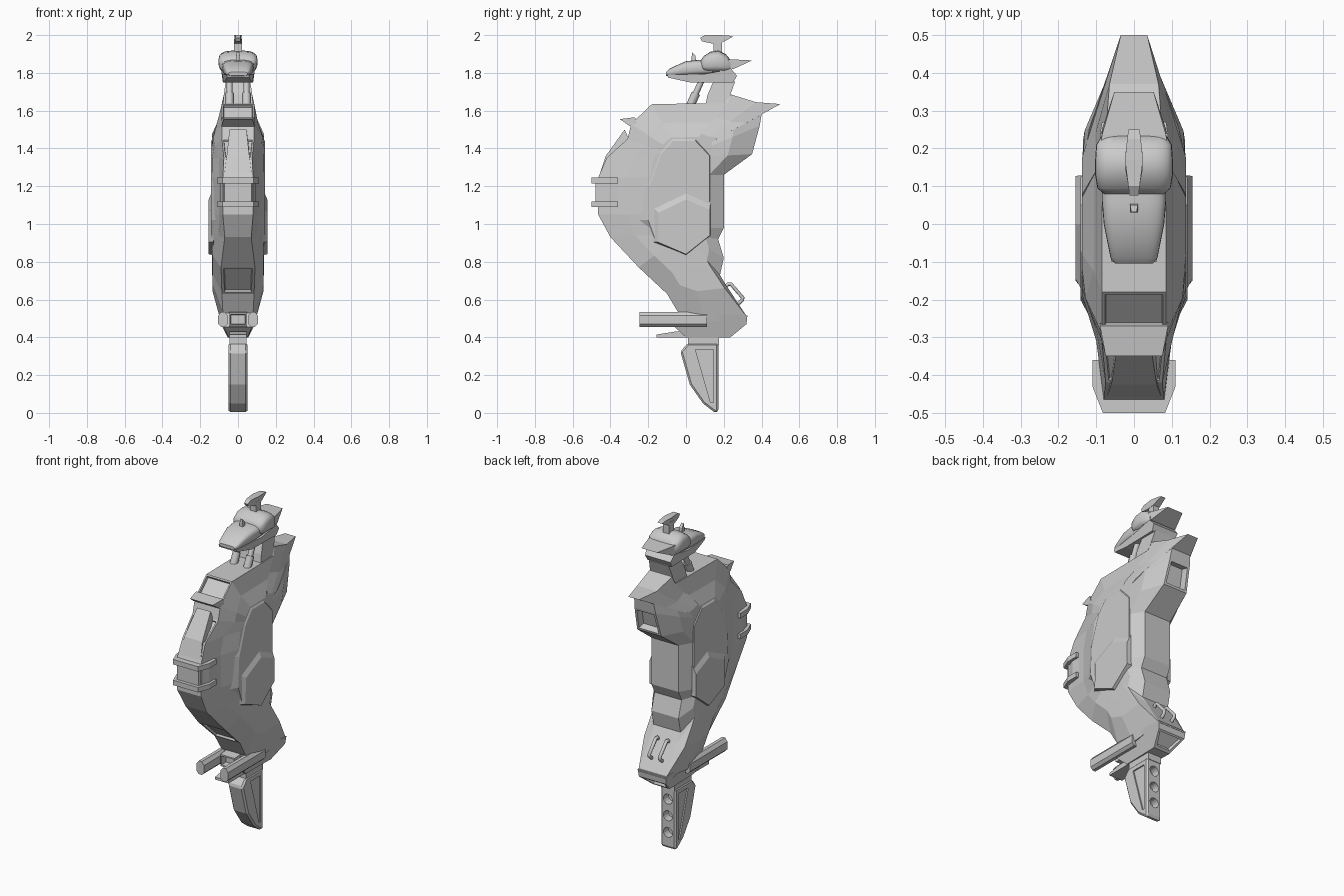
import bpy, bmesh, math
from mathutils import Vector

if "Cube" in bpy.data.objects:
    bpy.data.objects.remove(bpy.data.objects["Cube"])


def loft(name, rings, insets=(), smooth=False):
    """Bridge closed rings, cap both ends; insets = (ring, edge, thickness, depth)."""
    bm = bmesh.new()
    vs = [[bm.verts.new(p) for p in r] for r in rings]
    n = len(rings[0])
    side = {}
    for k in range(len(vs) - 1):
        for i in range(n):
            j = (i + 1) % n
            side[k, i] = bm.faces.new((vs[k][i], vs[k][j], vs[k + 1][j], vs[k + 1][i]))
    bm.faces.new(vs[0])
    bm.faces.new(vs[-1])
    bmesh.ops.recalc_face_normals(bm, faces=bm.faces[:])
    for k, i, t, d in insets:
        bmesh.ops.inset_individual(bm, faces=[side[k, i]], thickness=t, depth=0)
        bmesh.ops.inset_individual(bm, faces=[side[k, i]], thickness=t * 0.3, depth=d)
    me = bpy.data.meshes.new(name)
    bm.to_mesh(me)
    bm.free()
    ob = bpy.data.objects.new(name, me)
    bpy.context.collection.objects.link(ob)
    if smooth:
        bpy.ops.object.select_all(action='DESELECT')
        ob.select_set(True)
        bpy.context.view_layer.objects.active = ob
        bpy.ops.object.shade_smooth_by_angle(angle=math.radians(40))
    return ob


def slab(name, pts, insets=(), bevel=0):
    """Side profile of (y, z, half width), symmetric across x."""
    ob = loft(name, [[(s * w, y, z) for y, z, w in pts] for s in (-1, 1)],
              [(0, *i) for i in insets])
    if bevel:
        m = ob.modifiers.new("bevel", 'BEVEL')
        m.width, m.segments = bevel, 1
    return ob


def flat(pts, w):
    return [(y, z, w) for y, z in pts]


def plate(name, s, base, x0, top, x1):
    return loft(name, [[(s * x0, y, z) for y, z in base], [(s * x1, y, z) for y, z in top]])


def hull(name, secs, n=28, e=0.6):
    """Rounded sections along y: (y, z bottom, z top, half width)."""
    rings = []
    for y, z0, z1, w in secs:
        r = []
        for i in range(n):
            a = 2 * math.pi * i / n
            c, s = math.cos(a), math.sin(a)
            r.append((w * math.copysign(abs(c) ** e, c), y,
                      (z0 + z1) / 2 + (z1 - z0) / 2 * math.copysign(abs(s) ** e, s)))
        rings.append(r)
    return loft(name, rings, smooth=True)


def cut(ob, cutter):
    cutter.hide_render = True
    cutter.hide_viewport = True
    cutter.display_type = 'WIRE'
    m = ob.modifiers.new("cut", 'BOOLEAN')
    m.object, m.solver = cutter, 'EXACT'


def tube(name, pts, r):
    cu = bpy.data.curves.new(name, 'CURVE')
    cu.dimensions = '3D'
    cu.bevel_depth, cu.bevel_resolution, cu.use_fill_caps = r, 2, True
    sp = cu.splines.new('POLY')
    sp.points.add(len(pts) - 1)
    for p, q in zip(sp.points, pts):
        p.co = (*q, 1)
    ob = bpy.data.objects.new(name, cu)
    bpy.context.collection.objects.link(ob)


# main body: rim outline, swelling inwards to a flat flank
rim = [(-.18, 1.635, .085), (.22, 1.64, .085), (.24, 1.685, .075), (.37, 1.645, .065),
       (.5, 1.635, .035), (.4, 1.58, .065), (.39, 1.52, .07), (.35, 1.37, .08),
       (.2, 1.26, .09), (.2, .98, .09), (.17, .92, .09), (.2, .82, .09), (.18, .73, .09),
       (.21, .68, .085), (.325, .505, .09), (.1, .48, .09), (-.04, .53, .08),
       (-.1, .63, .085), (-.25, .77, .09), (-.4, .93, .07), (-.465, 1.05, .08),
       (-.465, 1.245, .08), (-.42, 1.35, .075), (-.31, 1.45, .085), (-.29, 1.53, .085)]


def inward(p, f):
    y, z, w = p
    c = min(max(z, .95), 1.35)
    y, z = y + f * (-.02 - y), z + f * (c - z)
    w2 = min(.135, .115 - (y - .28) * .58, .085 + (1.6 - z) * .33, max(.1, .135 + (y + .18) * .35))
    return (y, z, max(w, w2))


mid = [inward(p, .35) for p in rim]
core = [(y, z, .137) for y, z, w in (inward(p, .62) for p in rim)]
layers = [(-1, core), (-1, mid), (-1, rim), (1, rim), (1, mid), (1, core)]
loft("body", [[(s * w, y, z) for y, z, w in ring] for s, ring in layers],
     [(2, 6, .02, -.04), (2, 24, .012, -.015), (2, 17, .02, -.012), (2, 22, .012, -.008)])

# flank plates with chevron step
oct_out = [(-.1, 1.5), (.05, 1.48), (.13, 1.38), (.13, .94), (0, .835), (-.18, .91), (-.26, 1.02),
           (-.25, 1.22), (-.17, 1.42)]
oct_in = [(-.07, 1.44), (.05, 1.44), (.125, 1.36), (.125, .94), (0, .84), (-.16, .91), (-.2, 1.02),
          (-.19, 1.2), (-.13, 1.37)]
chev_out = [(0, 1.19), (.13, 1.13), (.13, .94), (0, .835), (-.18, .905), (-.19, 1.1)]
chev_in = [(0, 1.13), (.127, 1.075), (.127, .94), (0, .84), (-.15, .905), (-.145, 1.06)]
for s, tag in ((1, "right"), (-1, "left")):
    plate("flank_plate_" + tag, s, oct_out, .11, oct_in, .142)
    plate("chevron_plate_" + tag, s, chev_out, .13, chev_in, .155)

# front band with flanges, brow lip and chest wedge
for name, z0, z1, y0, w in (("band", 1.1, 1.235, -.48, .095), ("band_top", 1.215, 1.245, -.5, .11),
                            ("band_bottom", 1.09, 1.12, -.5, .11)):
    outline = [(-w * .75, y0), (w * .75, y0), (w, y0 + .07), (w, -.36), (-w, -.36), (-w, y0 + .07)]
    loft(name, [[(x, y, z) for x, y in outline] for z in (z0, z1)])
slab("brow_lip", [(-.35, 1.555, .075), (-.27, 1.565, .09), (-.25, 1.5, .09), (-.3, 1.52, .088)])
slab("chest_wedge", [(-.465, 1.24, .075), (-.425, 1.36, .06), (-.325, 1.5, .045), (-.28, 1.4, .045),
                     (-.36, 1.24, .08)])

# foot block with rear recess, prongs and lower plate
slab("foot", [(.325, .515, .095), (.32, .47, .09), (.235, .4, .055), (0, .4, .05), (-.06, .455, .075),
              (-.04, .53, .08), (.1, .53, .1)], [(1, .02, -.015)])
for s, tag in ((1, "right"), (-1, "left")):
    prong = [(.055, .47), (.055, .515), (.07, .535), (.09, .535), (.105, .515), (.105, .47),
             (.09, .455), (.07, .455)]
    loft("prong_" + tag, [[(s * x, y, z) for x, z in prong] for y in (-.245, .11)])
    tube("handle_" + tag, [(s * .035, y, z) for y, z in
                           ((.205, .66), (.222, .682), (.238, .682), (.3, .61), (.298, .597), (.272, .575))], .01)
slab("front_socket", flat([(-.1, .46), (-.1, .53), (.02, .54), (.02, .45)], .048), [(0, .012, -.04)])
slab("lower_plate", flat([(-.155, .4), (-.155, .415), (-.06, .43), (.05, .43), (.05, .4)], .045))

# grip with side recesses and rear holes
grip = slab("grip", flat([(-.03, .325), (.01, .37), (.172, .37), (.172, .01), (.155, .0), (.09, .05),
                          (.02, .15)], .05), bevel=.014)
slab("grip_collar", flat([(.01, .36), (.01, .41), (.175, .41), (.175, .36)], .045))
for s, tag in ((1, "right"), (-1, "left")):
    tri = [(.05, .335), (.145, .335), (.145, .055), (.13, .055)]
    cut(grip, plate("recess_cutter_" + tag, s, tri, .042, tri, .08))
for k, z in enumerate((.1, .2, .3)):
    bpy.ops.mesh.primitive_cylinder_add(vertices=16, radius=.03, depth=.1, location=(0, .175, z),
                                        rotation=(math.pi / 2, 0, 0))
    hole = bpy.context.object
    hole.name = f"hole_cutter_{k}"
    cut(grip, hole)

# neck struts and rear support
for s, tag in ((1, "right"), (-1, "left")):
    a, b = Vector((s * .045, .02, 1.62)), Vector((s * .045, .085, 1.765))
    tube("strut_" + tag, [a, b], .016)
    tube("strut_sleeve_" + tag, [a, a.lerp(b, .5)], .023)
slab("neck_support", [(.1, 1.62, .08), (.115, 1.685, .075), (.145, 1.755, .065), (.26, 1.755, .065),
                      (.235, 1.685, .075), (.235, 1.62, .08)])

# head: jaw, snout, helmet, rear crest
slab("jaw", [(-.095, 1.775, .058), (-.1, 1.79, .06), (.1, 1.795, .085), (.24, 1.82, .09), (.27, 1.785, .085),
             (.25, 1.75, .08), (.02, 1.75, .075)])
hull("snout", [(-.105, 1.785, 1.805, .05), (-.09, 1.782, 1.82, .062), (-.05, 1.782, 1.84, .07),
               (0, 1.782, 1.862, .08), (.06, 1.785, 1.868, .085), (.14, 1.79, 1.868, .085)])
hull("helmet", [(.08, 1.82, 1.87, .08), (.095, 1.805, 1.89, .097), (.13, 1.8, 1.912, .103),
                (.17, 1.8, 1.918, .103), (.21, 1.8, 1.9, .1), (.235, 1.81, 1.87, .085)])
slab("rear_crest", [(.18, 1.872, .09), (.235, 1.872, .085), (.35, 1.866, .052), (.25, 1.82, .085),
                    (.18, 1.81, .09)])

# top sight blade, post and snout spike
slab("sight_post", flat([(.145, 1.9), (.145, 1.975), (.19, 1.975), (.19, 1.9)], .02))
slab("sight_blade", [(.075, 1.985, .012), (.085, 1.967, .012), (.14, 1.955, .022), (.19, 1.96, .022),
                     (.25, 1.992, .015), (.225, 1.998, .018), (.17, 2.0, .024), (.1, 2.0, .015)])
slab("snout_spike", [(.03, 1.85, .012), (.055, 1.85, .012), (.05, 1.89, .01), (.032, 1.91, .007),
                     (.03, 1.885, .01)])
